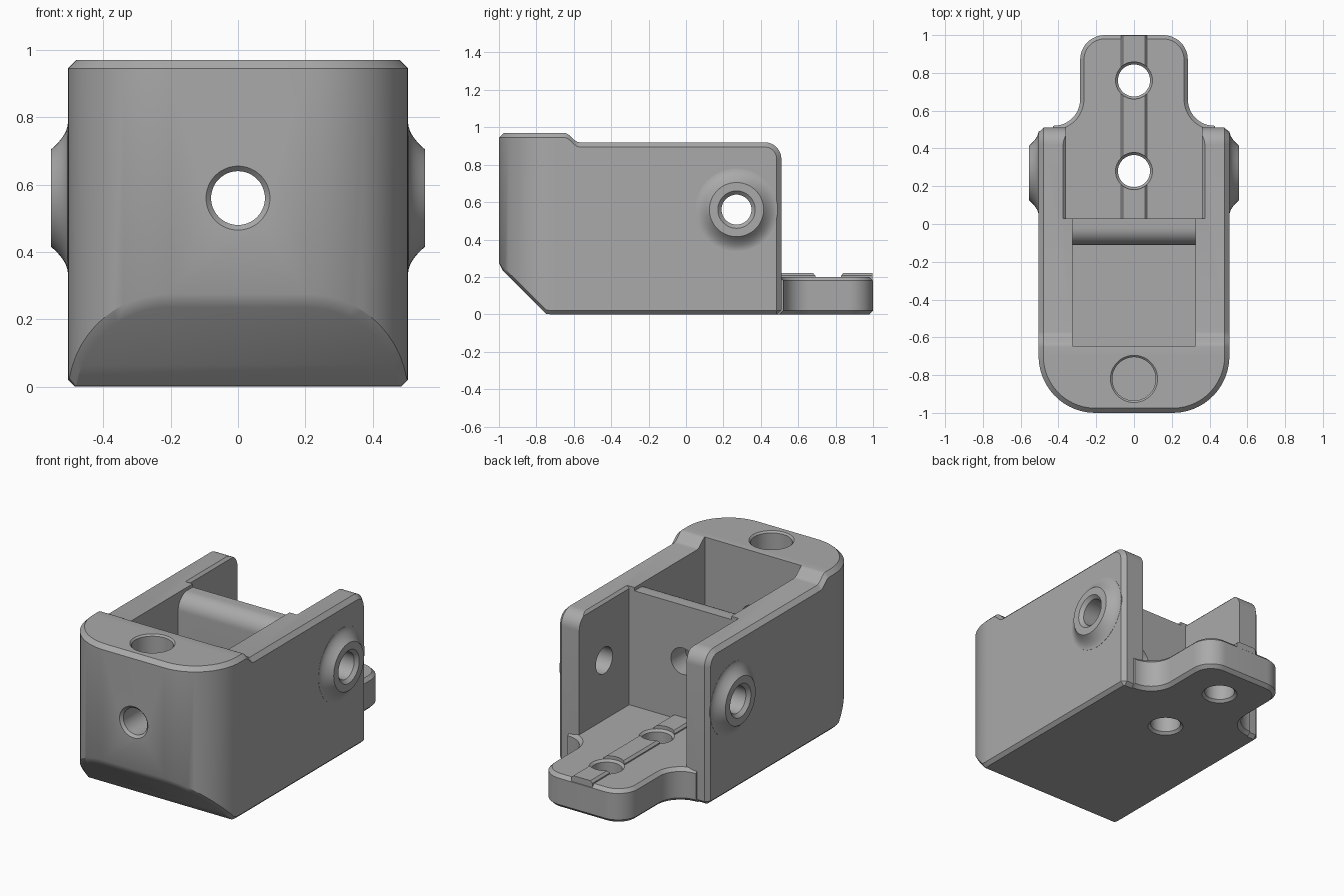
import bpy, bmesh, math
from mathutils import Matrix, Vector

if "Cube" in bpy.data.objects:
    bpy.data.objects.remove(bpy.data.objects["Cube"])

grey = bpy.data.materials.new("plain_grey")
grey.diffuse_color = (0.40, 0.40, 0.40, 1)
grey.use_nodes = True
grey.node_tree.nodes["Principled BSDF"].inputs["Base Color"].default_value = grey.diffuse_color


def loft(name, rings, strips=False):
    """Join equal rings of points; caps are ngons, or cross strips for mirrored loops."""
    bm = bmesh.new()
    vs = [[bm.verts.new(p) for p in r] for r in rings]
    n = len(rings[0])
    for a, b in zip(vs, vs[1:]):
        for i in range(n):
            j = (i + 1) % n
            bm.faces.new((a[i], a[j], b[j], b[i]))
    for cap in (vs[0], vs[-1]):
        if strips:
            for i in range(n // 2 - 1):
                bm.faces.new((cap[i], cap[i + 1], cap[n - 2 - i], cap[n - 1 - i]))
        else:
            bm.faces.new(cap)
    bmesh.ops.remove_doubles(bm, verts=bm.verts, dist=1e-5)
    bmesh.ops.recalc_face_normals(bm, faces=bm.faces)
    me = bpy.data.meshes.new(name)
    bm.to_mesh(me)
    bm.free()
    me.materials.append(grey)
    ob = bpy.data.objects.new(name, me)
    bpy.context.collection.objects.link(ob)
    return ob


def lathe(name, profile, origin, axis, n=48):
    """Turn (radius, height) points about an axis through origin."""
    rot = Vector((0, 0, 1)).rotation_difference(Vector(axis)).to_matrix().to_4x4()
    m = Matrix.Translation(origin) @ rot
    return loft(name, [[m @ Vector((r * math.cos(2 * math.pi * i / n),
                                    r * math.sin(2 * math.pi * i / n), h))
                        for i in range(n)] for r, h in profile])


def combine(target, tool, op):
    mod = target.modifiers.new("join", 'BOOLEAN')
    mod.operation, mod.solver, mod.object = op, 'EXACT', tool
    bpy.context.view_layer.objects.active = target
    bpy.ops.object.modifier_apply(modifier=mod.name)
    bpy.data.objects.remove(tool)


def mirrored(half):
    return half + [(-p[0], *p[1:]) for p in reversed(half)]


# Main body: columns of four points (bottom inset, bottom, top, top inset)
W, C = 0.505, 0.025


def column(x, y, xb, yb, xt, yt, z):
    def low(v):
        return max(0, -0.745 - v)
    return ((xb, yb, low(yb)), (x, y, low(y) + 0.02), (x, y, z - C), (xt, yt, z))


cols = []
for deg in [i * 80.4 / 12 for i in range(13)] + [85, 90]:
    s, c = math.sin(math.radians(deg)), math.cos(math.radians(deg))
    cols.append(column(*[v for r in (0.3, 0.28, 0.275)
                         for v in (0.205 + r * s, -0.70 - r * c)], 0.97))
for k in range(9):                                   # small step down in the rim
    y, z = -0.65 + 0.08 * k / 8, 0.945 + 0.025 * math.cos(math.pi * k / 8)
    cols.append(column(W, y, W - 0.02, y, W - C, y, z))
for k in range(11):                                  # rounded rear top corner
    s, c = math.sin(math.pi * k / 20), math.cos(math.pi * k / 20)
    yo = 0.42 + 0.065 * s
    cols.append(((W - 0.02, yo, 0), (W, yo, 0.02),
                 (W, yo, 0.83 + 0.065 * c), (W - C, 0.42 + 0.09 * s, 0.83 + 0.09 * c)))
cols.append(((W - C, 0.49, 0), (W - C, 0.51, 0.02),
             (W - C, 0.51, 0.83), (W - C, 0.51, 0.83)))
body = loft("bracket_body", [mirrored([c[k] for c in cols]) for k in range(4)], True)

# Open rear slot with slightly flared rim
slot = [(0.36, 0.2), (0.36, 0.905), (0.385, 0.93), (0.385, 1.2)]
combine(body, loft("slot", [[(x, y, z) for x, z in mirrored(slot)]
                            for y in (0.03, 0.7)]), 'DIFFERENCE')

# Front pocket; its rear wall is rounded over at the top
pocket = [(-0.645, 1.2), (-0.645, 0.2), (-0.11, 0.2)]
pocket += [(-0.02 - 0.09 * math.cos(math.pi * k / 24), 0.81 + 0.09 * math.sin(math.pi * k / 24))
           for k in range(13)]
pocket += [(0.06, 0.9), (0.06, 1.2)]
combine(body, loft("pocket", [[(x, y, z) for y, z in pocket] for x in (-0.325, 0.325)]),
        'DIFFERENCE')

# Rear tongue with concave shoulders, rounded end and chamfered edges


def tongue_ring(d, z):
    half = [(0.425 + d, 0.46, z), (0.425 + d, 0.50, z)]
    half = [(0.43, 0.46, z), (0.43, 0.52 - d, z)]
    for k in range(13):
        a = math.pi * k / 24
        half.append((0.425 - (0.14 + d) * math.sin(a), 0.66 - (0.14 + d) * math.cos(a), z))
    for k in range(13):
        a = math.pi * k / 24
        half.append((0.155 + (0.13 - d) * math.cos(a), 0.87 + (0.13 - d) * math.sin(a), z))
    return mirrored(half)


combine(body, loft("tongue", [tongue_ring(0.02, 0), tongue_ring(0, 0.02),
                              tongue_ring(0, 0.18), tongue_ring(0.02, 0.2)], True), 'UNION')

# Raised rib along the tongue
rib = [(0.07, 0.1), (0.07, 0.207), (0.057, 0.22)]
combine(body, loft("rib", [[(x, y, z) for x, z in mirrored(rib)] for y in (0.0, 0.998)]),
        'UNION')

# Side bosses with flared bases
for side in (-1, 1):
    prof = [(0.22, 0.48)] + [(0.22 - 0.075 * k / 8, 0.506 + 0.049 * (k / 8) ** 1.8)
                             for k in range(9)]
    combine(body, lathe("boss", prof, (0, 0.27, 0.56), (side, 0, 0)), 'UNION')

# Screw holes: tongue, sides, front and blind top hole
for y in (0.28, 0.76):
    combine(body, lathe("hole", [(0.115, -0.015), (0.085, 0.015), (0.085, 0.187),
                                 (0.098, 0.2), (0.098, 0.4)], (0, y, 0), (0, 0, 1)), 'DIFFERENCE')
for side in (-1, 1):
    combine(body, lathe("hole", [(0.08, 0.2), (0.08, 0.535), (0.12, 0.575)],
                        (0, 0.27, 0.56), (side, 0, 0)), 'DIFFERENCE')
combine(body, lathe("hole", [(0.08, -0.2), (0.08, 0.985), (0.11, 1.015)],
                    (0, 0, 0.56), (0, -1, 0)), 'DIFFERENCE')
combine(body, lathe("hole", [(0.115, 0.72), (0.115, 0.96), (0.145, 0.99)],
                    (0, -0.82, 0), (0, 0, 1)), 'DIFFERENCE')

# Smooth curved areas, keep edges crisp
bpy.ops.object.select_all(action='DESELECT')
body.select_set(True)
bpy.context.view_layer.objects.active = body
bpy.ops.object.shade_smooth_by_angle(angle=math.radians(30))
